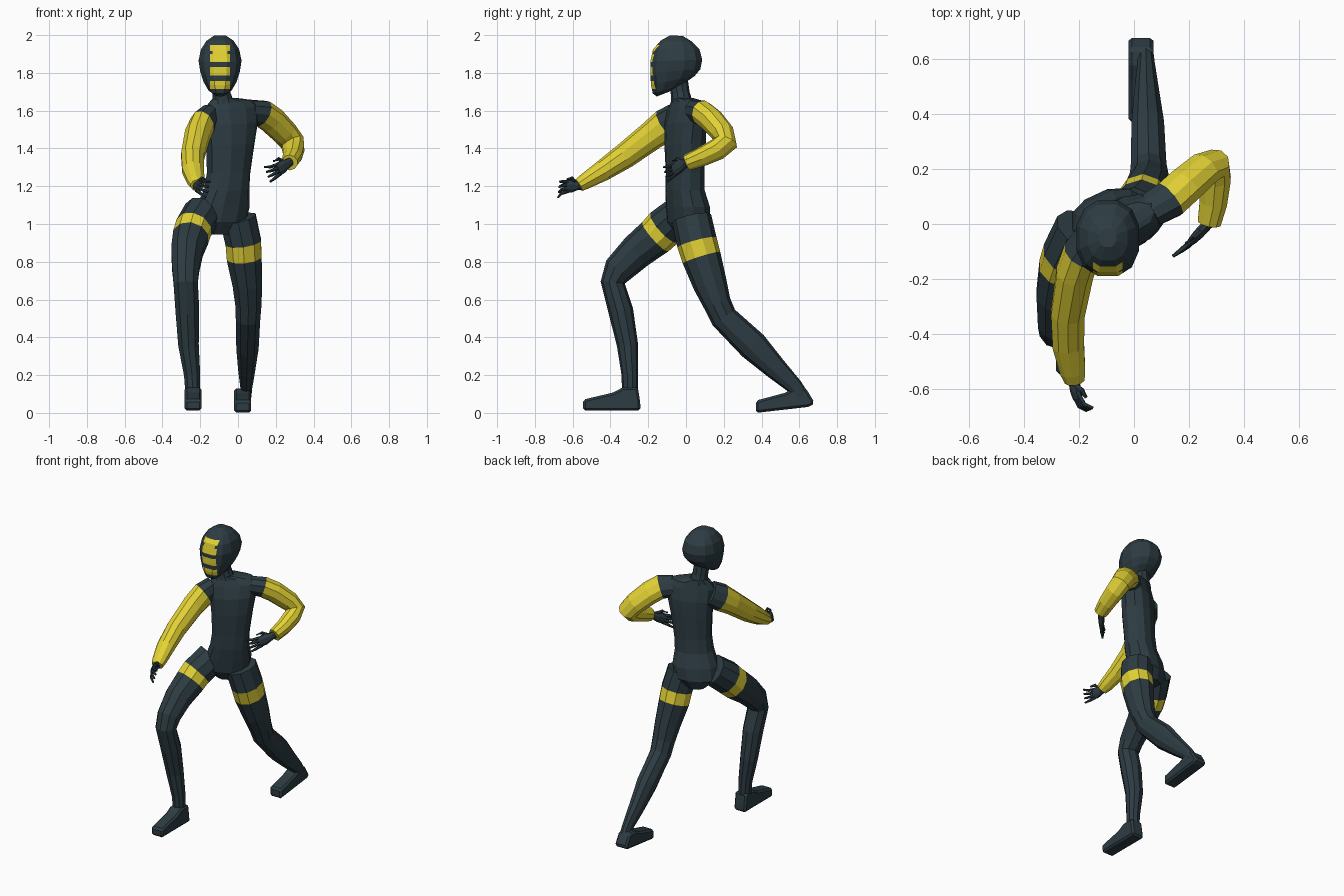
import bpy, bmesh, math
from mathutils import Vector as V


def material(name, rgb):
    m = bpy.data.materials.new(name)
    m.diffuse_color = (*rgb, 1)
    return m


DARK = material("dark slate", (0.026, 0.045, 0.055))
YELLOW = material("yellow", (0.76, 0.64, 0.035))


def finish(name, bm):
    bmesh.ops.recalc_face_normals(bm, faces=bm.faces)
    me = bpy.data.meshes.new(name)
    bm.to_mesh(me)
    bm.free()
    me.materials.append(DARK)
    me.materials.append(YELLOW)
    ob = bpy.data.objects.new(name, me)
    bpy.context.collection.objects.link(ob)
    return ob


def ring(c, u, v, ru, rv, n, power=1.0):
    """Rounded cross-section around c, spanned by u and v."""
    pts = []
    for i in range(n):
        a = 2 * math.pi * (i + 0.5) / n
        cu, sv = math.cos(a), math.sin(a)
        pts.append(V(c) + u * ru * math.copysign(abs(cu) ** power, cu)
                   + v * rv * math.copysign(abs(sv) ** power, sv))
    return pts


def loft(rings, yellow=()):
    """Skin the rings; segments listed in yellow get the second material."""
    bm = bmesh.new()
    vs = [[bm.verts.new(p) for p in r] for r in rings]
    n = len(vs[0])
    for k in range(len(vs) - 1):
        for i in range(n):
            j = (i + 1) % n
            f = bm.faces.new((vs[k][i], vs[k][j], vs[k + 1][j], vs[k + 1][i]))
            f.material_index = int(k in yellow)
    bm.faces.new(vs[0])
    f = bm.faces.new(vs[-1])
    f.material_index = int(len(vs) - 2 in yellow)
    return bm


def limb(name, stations, ref=(1, 0, 0), yellow=(), n=10):
    """Tube through stations (x, y, z, side radius, depth radius)."""
    cs = [V(s[:3]) for s in stations]
    rings = []
    for k, s in enumerate(stations):
        t = V((0, 0, 0))
        if k:
            t += (cs[k] - cs[k - 1]).normalized()
        if k < len(cs) - 1:
            t += (cs[k + 1] - cs[k]).normalized()
        t.normalize()
        u = V(ref)
        u = (u - t * u.dot(t)).normalized()
        rings.append(ring(cs[k], u, t.cross(u), s[3], s[4], n))
    return finish(name, loft(rings, yellow))


# Torso: stacked sections, twisted so the left shoulder is behind
def torso_ring(x, y, z, ru, rv, deg, roll):
    a = math.radians(deg)
    return ring((x, y, z), V((math.cos(a), math.sin(a), roll)),
                V((-math.sin(a), math.cos(a), 0)), ru, rv, 12, 0.85)


torso = [
    (-.10, .02, .945, .06, .07, 25, 0), (-.095, .015, 1.01, .14, .105, 25, 0),
    (-.08, .01, 1.09, .145, .105, 25, 0), (-.06, -.005, 1.18, .122, .095, 26, 0),
    (-.05, -.005, 1.27, .118, .092, 28, 0), (-.04, -.005, 1.42, .132, .096, 28, .05),
    (-.035, -.002, 1.53, .148, .092, 28, .08), (-.035, .0, 1.61, .158, .07, 28, .1),
    (-.045, -.002, 1.645, .125, .058, 28, .1), (-.075, -.018, 1.665, .062, .055, 20, .05),
]
finish("torso", loft([torso_ring(*s) for s in torso]))

# Neck
limb("neck", [(-.078, -.02, 1.63, .062, .058), (-.088, -.03, 1.69, .05, .05),
              (-.095, -.045, 1.78, .05, .052)])

# Head: sections given by front z, back z, front y, back y, half width
HX = -.095
head = [
    (1.675, 1.70, -.155, -.09, .03), (1.69, 1.735, -.178, -.02, .062),
    (1.735, 1.785, -.189, .05, .09), (1.80, 1.82, -.193, .08, .108),
    (1.86, 1.87, -.193, .09, .117), (1.925, 1.925, -.178, .075, .104),
    (1.972, 1.965, -.135, .035, .074), (1.999, 1.995, -.085, -.015, .032),
]
rings = []
for zf, zb, yf, yb, hw in head:
    cy, ry = (yf + yb) / 2, (yb - yf) / 2
    rings.append(ring((HX, cy, (zf + zb) / 2), V((1, 0, 0)),
                      V((0, 1, (zb - zf) / (2 * ry))), hw, ry, 12, 0.85))
bm = loft(rings)
# Face stripes: cut the head, then colour by position
stripes = [(1.715, 1.757, .05), (1.785, 1.832, .053), (1.857, 1.9, .053),
           (1.9, 1.917, .04), (1.917, 1.948, .05)]
cuts = [((0, 0, z), (0, 0, 1)) for z in sorted({z for s in stripes for z in s[:2]})]
cuts += [((HX + d, 0, 0), (1, 0, 0)) for d in (-.053, -.04, .04, .053)]
for co, no in cuts:
    bmesh.ops.bisect_plane(bm, geom=bm.verts[:] + bm.edges[:] + bm.faces[:],
                           plane_co=co, plane_no=no)
for f in bm.faces:
    c = f.calc_center_median()
    if c.y < -.11 and any(a < c.z < b and abs(c.x - HX) < w for a, b, w in stripes):
        f.material_index = 1
finish("head", bm)

# Legs, each with a yellow thigh band
limb("right_leg", [
    (-.185, -.02, 1.06, .105, .10), (-.235, -.115, .98, .10, .108),
    (-.25, -.163, .932, .099, .104), (-.27, -.26, .855, .088, .094),
    (-.277, -.355, .76, .075, .082), (-.277, -.388, .69, .068, .064),
    (-.268, -.345, .54, .066, .066), (-.262, -.31, .36, .057, .056),
    (-.243, -.297, .2, .045, .044), (-.24, -.297, .1, .04, .042)], yellow=(1,))
limb("left_leg", [
    (.0, .03, 1.03, .10, .105), (.028, .058, .903, .099, .107),
    (.033, .082, .822, .097, .104), (.05, .128, .68, .082, .09),
    (.055, .165, .58, .073, .074), (.053, .2, .505, .068, .072),
    (.05, .355, .355, .062, .08), (.046, .475, .235, .047, .06),
    (.044, .575, .14, .033, .043), (.042, .615, .09, .03, .036)], yellow=(1,))


# Feet: side profile extruded across, with bevelled edges
def foot(name, x0, x1, profile):
    bm = bmesh.new()
    f = bm.faces.new([bm.verts.new((x0, y, z)) for y, z in profile])
    r = bmesh.ops.extrude_face_region(bm, geom=[f])
    bmesh.ops.translate(bm, vec=(x1 - x0, 0, 0),
                        verts=[g for g in r["geom"] if isinstance(g, bmesh.types.BMVert)])
    ob = finish(name, bm)
    b = ob.modifiers.new("bevel", "BEVEL")
    b.width, b.segments = .012, 1


foot("right_foot", -.282, -.193, [(-.545, .012), (-.24, .012), (-.243, .06), (-.255, .135),
                                  (-.335, .135), (-.385, .108), (-.545, .07)])
foot("left_foot", -.02, .07, [(.37, .0), (.66, .033), (.68, .055), (.635, .13),
                              (.575, .13), (.52, .105), (.37, .065)])

# Sleeves: the first segment is the dark shoulder cap
limb("right_arm", [
    (-.15, -.045, 1.565, .06, .08), (-.19, -.105, 1.525, .068, .088),
    (-.215, -.18, 1.47, .07, .078), (-.24, -.325, 1.36, .064, .068),
    (-.238, -.44, 1.283, .06, .056), (-.222, -.535, 1.225, .048, .042),
    (-.215, -.568, 1.205, .038, .035)], yellow=range(1, 6))
limb("left_arm", [
    (.06, .05, 1.595, .07, .06), (.13, .09, 1.585, .078, .066),
    (.18, .135, 1.55, .076, .066), (.25, .195, 1.48, .07, .062),
    (.288, .212, 1.432, .066, .062), (.294, .165, 1.395, .062, .056),
    (.288, .08, 1.355, .054, .05), (.273, .005, 1.325, .045, .043)],
    ref=(.78, -.34, .55), yellow=range(1, 7))


# Hands: flat palm, four bent fingers and a thumb
def hand(side, wrist, knuckle, across, curl):
    w, k, s, c = V(wrist), V(knuckle), V(across), V(curl)
    d = (k - w).normalized()
    limb(side + "_palm", [(*(w - d * .02), .024, .022), (*w, .024, .02),
                          (*w.lerp(k, .55), .036, .019), (*k, .036, .014)], ref=across, n=8)
    for i in range(4):
        o = (i - 1.5) * .018
        a = k + s * o - d * .01
        b = k + s * o * 1.2 + d * .022 + c * .012
        e = b + d * .012 + c * .03 + s * o * .4
        limb(f"{side}_finger_{i + 1}", [(*a, .010, .010), (*b, .009, .009), (*e, .006, .006)],
             ref=across, n=6)
    a = w.lerp(k, .3) + s * .022
    b = a + s * .025 + d * .015 + c * .01
    limb(side + "_thumb", [(*a, .012, .012), (*b, .010, .010), (*(b + d * .025 + c * .012), .006, .006)],
         ref=curl, n=6)


hand("right", (-.217, -.575, 1.203), (-.205, -.635, 1.198), (.25, .1, .96), (.93, -.1, -.3))
hand("left", (.263, -.005, 1.322), (.208, -.065, 1.285), (-.35, -.2, .9), (-.75, -.5, -.2))
